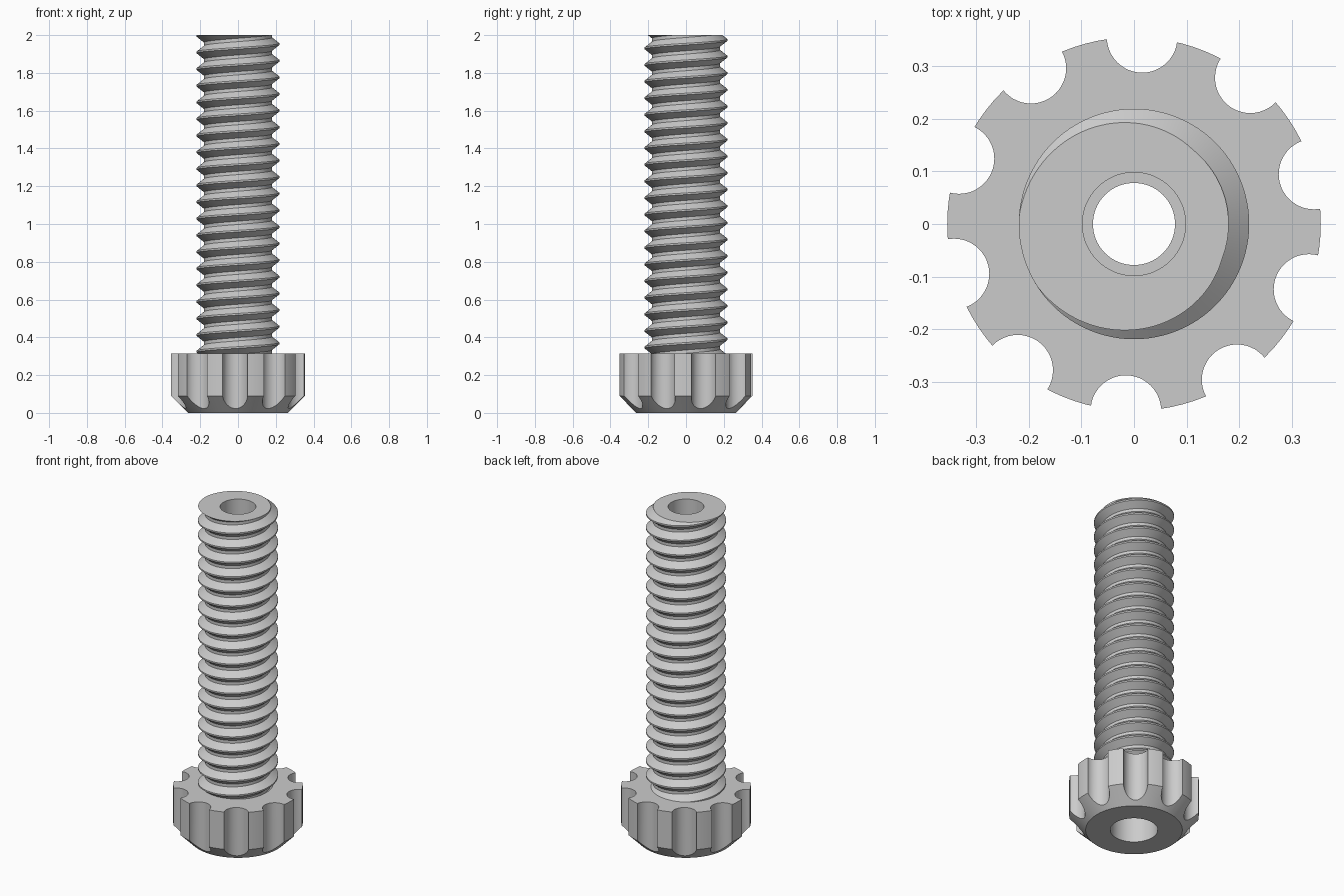
import bpy, bmesh, math
from math import pi, cos, sin, radians

if "Cube" in bpy.data.objects:
    bpy.data.objects.remove(bpy.data.objects["Cube"], do_unlink=True)

# Single plain grey material
grey = bpy.data.materials.new("plain_grey")
grey.use_nodes = True
colour = (0.6, 0.6, 0.6, 1)
grey.diffuse_color = colour
grey.node_tree.nodes["Principled BSDF"].inputs["Base Color"].default_value = colour

TOP = 2.0
SEGMENTS = 96


def make_object(name, bm):
    bmesh.ops.recalc_face_normals(bm, faces=bm.faces)
    mesh = bpy.data.meshes.new(name)
    bm.to_mesh(mesh)
    bm.free()
    mesh.materials.append(grey)
    obj = bpy.data.objects.new(name, mesh)
    bpy.context.collection.objects.link(obj)
    return obj


def activate(obj):
    bpy.ops.object.select_all(action='DESELECT')
    obj.select_set(True)
    bpy.context.view_layer.objects.active = obj


def sweep(name, section):
    """Turn a closed (radius, z) section, which may vary with angle, around z."""
    bm = bmesh.new()
    columns = []
    for i in range(SEGMENTS + 1):
        a = 2 * pi * i / SEGMENTS
        columns.append([bm.verts.new((r * cos(a), r * sin(a), z))
                        for r, z in section(a)])
    for left, right in zip(columns, columns[1:]):
        for j in range(len(left)):
            bm.faces.new((left[j - 1], right[j - 1], right[j], left[j]))
    bmesh.ops.remove_doubles(bm, verts=bm.verts, dist=1e-5)
    return make_object(name, bm)


# Threaded shaft: right-hand helix cut off flat at both ends
PITCH, ROOT, CREST = 0.088, 0.18, 0.219
SHAFT_BASE = 0.26
CREST_FLAT, ROOT_FLAT = 0.05, 0.40   # half-turn phases where the flanks begin and end
START = radians(195)
BORE = [(0.098, TOP), (0.098, 0.6), (0.078, 0.6), (0.078, SHAFT_BASE)]


def thread_radius(z, a):
    phase = ((z - TOP) / PITCH - (a - START) / (2 * pi)) % 1
    t = (min(phase, 1 - phase) - CREST_FLAT) / (ROOT_FLAT - CREST_FLAT)
    return CREST + (ROOT - CREST) * min(max(t, 0), 1)


def shaft_section(a):
    turns = int((TOP - SHAFT_BASE) / PITCH) + 3
    points = []
    for k in range(-turns, 3):
        for f in (-ROOT_FLAT, -CREST_FLAT, CREST_FLAT, ROOT_FLAT):
            z = TOP + PITCH * (k + f + (a - START) / (2 * pi))
            z = min(max(z, SHAFT_BASE), TOP)
            points.append((thread_radius(z, a), z))
    return points + BORE


shaft = sweep("threaded_shaft", shaft_section)

# Knob head: chamfered disc with a recess underneath
HEAD_R, HEAD_H = 0.355, 0.315
head_profile = [(0.13, 0), (0.265, 0), (HEAD_R, 0.09), (HEAD_R, HEAD_H),
                (0.1, HEAD_H), (0.1, 0.25), (0.13, 0.25)]
head = sweep("knob_head", lambda a: head_profile)

# Ten finger grooves around the rim
bm = bmesh.new()
for k in range(10):
    a = radians(87.5 + 36 * k)
    ring = bmesh.ops.create_cone(bm, cap_ends=True, segments=48,
                                 radius1=0.067, radius2=0.067, depth=1)
    bmesh.ops.translate(bm, verts=ring["verts"],
                        vec=(HEAD_R * cos(a), HEAD_R * sin(a), 0.2))
cutter = make_object("groove_cutter", bm)
cutter.hide_render = True
activate(head)
cut = head.modifiers.new("grooves", 'BOOLEAN')
cut.operation = 'DIFFERENCE'
cut.solver = 'EXACT'
cut.object = cutter
bpy.ops.object.modifier_apply(modifier=cut.name)
bpy.data.objects.remove(cutter, do_unlink=True)

for obj in (shaft, head):
    activate(obj)
    bpy.ops.object.shade_smooth_by_angle(angle=radians(25))
